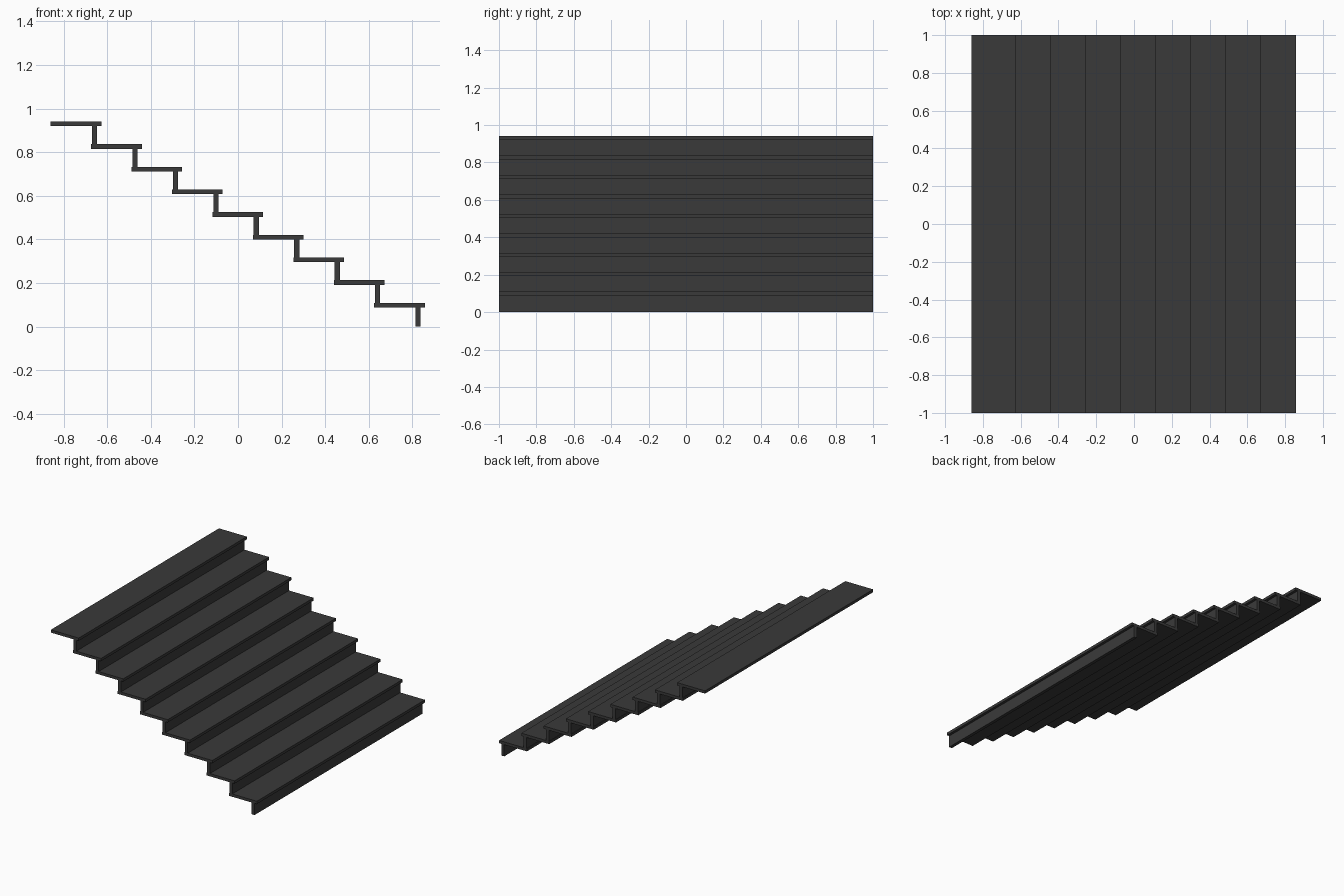
import bpy

if "Cube" in bpy.data.objects:
    bpy.data.objects.remove(bpy.data.objects["Cube"])

STEPS = 9
RUN, RISE = 0.1855, 0.104      # spacing between steps
TREAD_W, THICK = 0.232, 0.021  # tread depth and thickness
RISER_T, NOSE = 0.024, 0.019   # riser thickness, tread overhang
FRONT, FIRST_TOP = 0.857, 0.109

mat = bpy.data.materials.new("dark_grey")
mat.diffuse_color = (0.042, 0.042, 0.042, 1)
mat.use_nodes = True
mat.node_tree.nodes["Principled BSDF"].inputs["Base Color"].default_value = mat.diffuse_color


def box(name, x0, x1, z0, z1):
    bpy.ops.mesh.primitive_cube_add(size=1, location=((x0 + x1) / 2, 0, (z0 + z1) / 2))
    ob = bpy.context.object
    ob.name = name
    ob.scale = (x1 - x0, 2.0, z1 - z0)
    bpy.ops.object.transform_apply(location=False, rotation=False, scale=True)
    ob.data.materials.append(mat)


for i in range(STEPS):
    front = FRONT - i * RUN
    top = FIRST_TOP + i * RISE
    # tread board with a small nosing
    box(f"tread_{i + 1}", front - TREAD_W, front, top - THICK, top)
    # riser board standing on the tread below (or the floor)
    base = 0 if i == 0 else top - RISE
    box(f"riser_{i + 1}", front - NOSE - RISER_T, front - NOSE, base, top - THICK)
